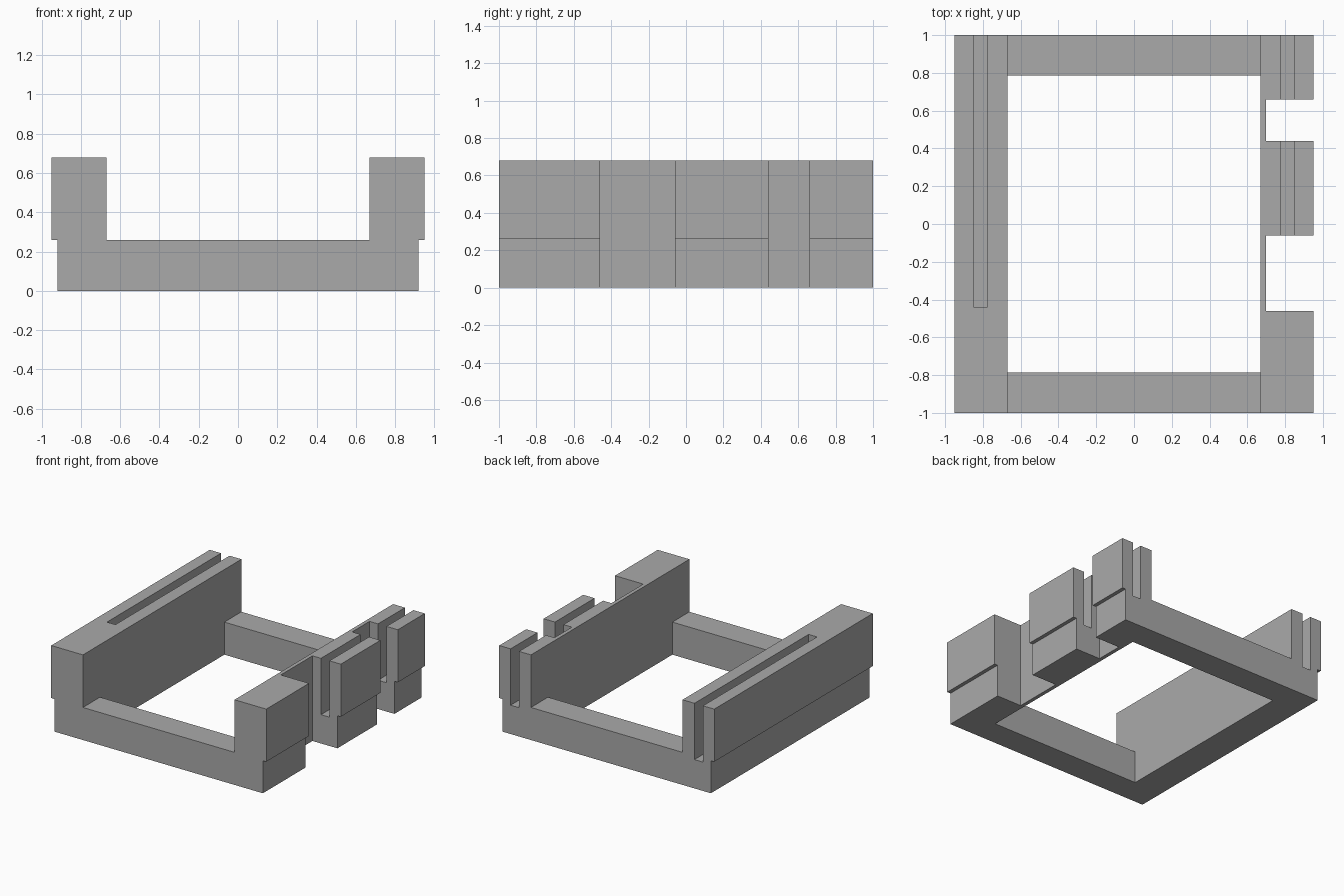
import bpy
import bmesh

if "Cube" in bpy.data.objects:
    bpy.data.objects.remove(bpy.data.objects["Cube"])

grey = bpy.data.materials.new("plain grey")
grey.diffuse_color = (0.4, 0.4, 0.4, 1)
grey.use_nodes = True
grey.node_tree.nodes["Principled BSDF"].inputs["Base Color"].default_value = grey.diffuse_color


def new_object(name, bm):
    bmesh.ops.recalc_face_normals(bm, faces=bm.faces)
    mesh = bpy.data.meshes.new(name)
    bm.to_mesh(mesh)
    bm.free()
    mesh.materials.append(grey)
    obj = bpy.data.objects.new(name, mesh)
    bpy.context.collection.objects.link(obj)
    return obj


def cut_box(target, name, x, y, z):
    """Subtract a box, given as (min, max) per axis, from the target."""
    bm = bmesh.new()
    bmesh.ops.create_cube(bm, size=1)
    for v in bm.verts:
        v.co = [lim[0] if c < 0 else lim[1] for c, lim in zip(v.co, (x, y, z))]
    cutter = new_object(name, bm)
    cutter.hide_render = True
    cutter.hide_viewport = True
    cutter.display_type = 'WIRE'
    mod = target.modifiers.new(name, 'BOOLEAN')
    mod.operation = 'DIFFERENCE'
    mod.solver = 'EXACT'
    mod.object = cutter


# U-shaped body: base with two overhanging side rails, extruded front to back
half = [(0.92, 0), (0.92, 0.26), (0.95, 0.26), (0.95, 0.68), (0.67, 0.68), (0.67, 0.26)]
profile = half + [(-x, z) for x, z in reversed(half)]
bm = bmesh.new()
face = bm.faces.new([bm.verts.new((x, -1, z)) for x, z in profile])
side = bmesh.ops.extrude_face_region(bm, geom=[face])
bmesh.ops.translate(bm, vec=(0, 2, 0),
                    verts=[g for g in side["geom"] if isinstance(g, bmesh.types.BMVert)])
frame = new_object("frame", bm)

# Open centre between the rails and the two cross bars
cut_box(frame, "centre_cutter", (-0.67, 0.67), (-0.785, 0.785), (-0.1, 0.5))

# Lengthwise slots, open at the back
cut_box(frame, "left_slot_cutter", (-0.85, -0.775), (-0.44, 1.1), (0.23, 0.8))
cut_box(frame, "right_slot_cutter", (0.775, 0.85), (-0.26, 1.1), (0.23, 0.8))

# Notches through the outer side of the right rail
cut_box(frame, "front_notch_cutter", (0.70, 1.1), (-0.46, -0.06), (-0.1, 0.8))
cut_box(frame, "back_notch_cutter", (0.70, 1.1), (0.44, 0.66), (-0.1, 0.8))
